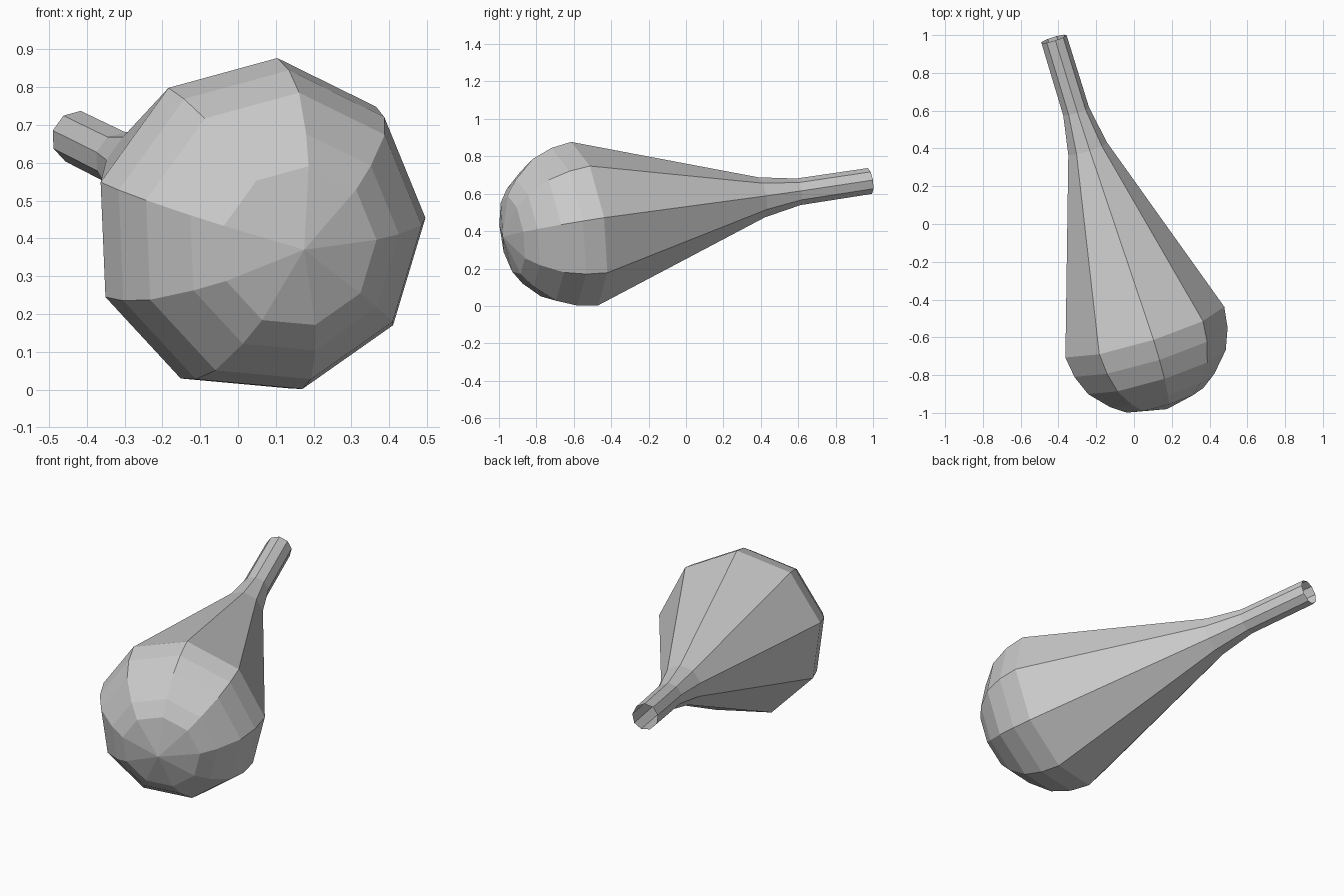
import bpy, bmesh
from math import cos, sin, radians
from mathutils import Vector

if "Cube" in bpy.data.objects:
    bpy.data.objects.remove(bpy.data.objects["Cube"])

SIDES = 9
PHASE = 5.0
pole = Vector((0.175, -0.98, 0.37))          # rounded tip of the bulb
mouth = Vector((-0.425, 0.98, 0.667))        # open end of the neck
axis = (mouth - pole).normalized()
side = Vector((axis.y, -axis.x, 0)).normalized()
up = side.cross(axis)

# (distance along axis, radius) from the bulb to the open neck
profile = [(0.053, 0.216), (0.11, 0.295), (0.215, 0.39), (0.326, 0.434),
           (0.44, 0.45), (1.458, 0.11), (1.667, 0.073), (2.071, 0.071)]

bm = bmesh.new()
rings = []
for s, r in profile:
    ring = []
    for k in range(SIDES):
        a = radians(PHASE + 360 * k / SIDES)
        ring.append(bm.verts.new(pole + axis * s + (side * cos(a) + up * sin(a)) * r))
    rings.append(ring)

# Fan at the bulb tip, then quads up to the open mouth
tip = bm.verts.new(pole)
for k in range(SIDES):
    n = (k + 1) % SIDES
    bm.faces.new((tip, rings[0][k], rings[0][n]))
    for lo, hi in zip(rings, rings[1:]):
        bm.faces.new((lo[k], hi[k], hi[n], lo[n]))
bmesh.ops.recalc_face_normals(bm, faces=bm.faces[:])

mesh = bpy.data.meshes.new("bulb_with_neck")
bm.to_mesh(mesh)
bm.free()
bpy.context.collection.objects.link(bpy.data.objects.new("bulb_with_neck", mesh))
